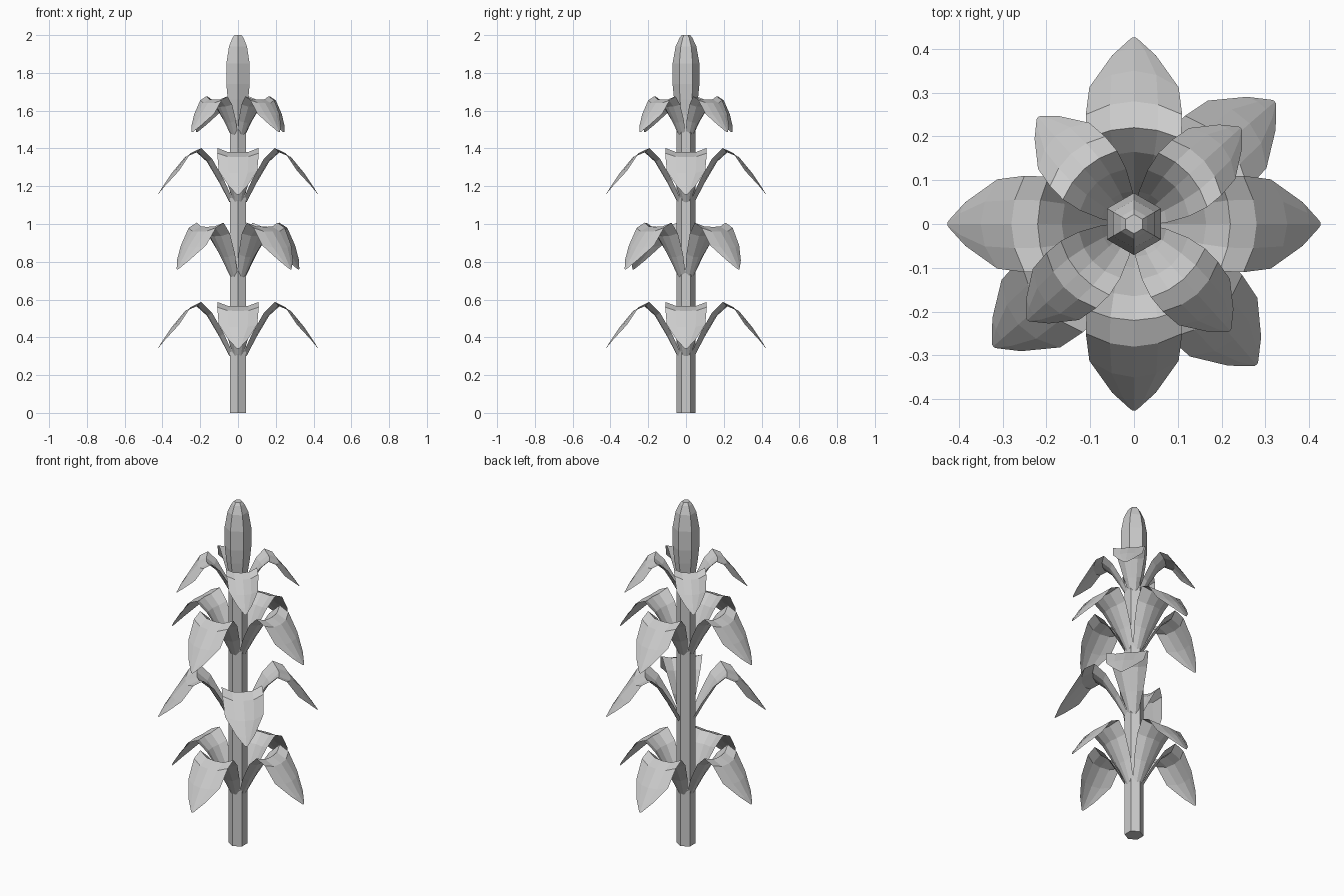
import bpy, bmesh, math

if "Cube" in bpy.data.objects:
    bpy.data.objects.remove(bpy.data.objects["Cube"])

mat = bpy.data.materials.new("plant grey")
mat.diffuse_color = (0.6, 0.6, 0.6, 1)
mat.use_nodes = True
mat.node_tree.nodes["Principled BSDF"].inputs["Base Color"].default_value = mat.diffuse_color


def finish(name, bm):
    me = bpy.data.meshes.new(name)
    bm.to_mesh(me)
    bm.free()
    me.materials.append(mat)
    ob = bpy.data.objects.new(name, me)
    bpy.context.collection.objects.link(ob)
    return ob


def hex_lathe(name, profile):
    """Six-sided stack of (radius, z) rings, corners on the y axis."""
    bm = bmesh.new()
    rings = []
    for r, z in profile:
        rings.append([bm.verts.new((r * math.cos(math.radians(30 + 60 * i)),
                                    r * math.sin(math.radians(30 + 60 * i)), z))
                      for i in range(6)])
    for a, b in zip(rings, rings[1:]):
        for i in range(6):
            j = (i + 1) % 6
            bm.faces.new((a[i], a[j], b[j], b[i]))
    bm.faces.new(rings[0][::-1])
    bm.faces.new(rings[-1])
    return finish(name, bm)


# stalk and bud
hex_lathe("stalk", [(0.05, 0), (0.05, 1.62)])
hex_lathe("bud", [(0.045, 1.54), (0.063, 1.66), (0.071, 1.74), (0.071, 1.85),
                  (0.055, 1.94), (0.034, 1.985), (0.022, 2.0)])

# leaf stations: distance out, height, half width, edge pull-in, edge lift
LEAF = [(0.045, 0.00, 0.030, 0.015, 0.02),
        (0.100, 0.105, 0.062, 0.025, 0.015),
        (0.165, 0.215, 0.092, 0.028, 0.015),
        (0.220, 0.265, 0.108, 0.025, 0.022),
        (0.280, 0.240, 0.110, 0.030, 0.020),
        (0.350, 0.155, 0.102, 0.038, 0.012),
        (0.400, 0.080, 0.050, 0.015, 0.008),
        (0.426, 0.040, 0.008, 0.003, 0.002)]


def leaf(name, z, angle, scale):
    bm = bmesh.new()
    c, s = math.cos(math.radians(angle)), math.sin(math.radians(angle))
    rows = []
    for r, h, w, pull, lift in LEAF:
        row = []
        for t in (-1, -0.5, 0, 0.5, 1):
            u, v = (r - pull * t * t) * scale, w * t * scale
            row.append(bm.verts.new((u * c - v * s, u * s + v * c,
                                     z + (h + lift * t ** 4) * scale)))
        rows.append(row)
    for a, b in zip(rows, rows[1:]):
        for i in range(4):
            bm.faces.new((a[i], b[i], b[i + 1], a[i + 1]))
    return finish(name, bm)


# four tiers of leaves; the second tier lacks its back left leaf
TIERS = [(0.30, 0, 1, 4), (0.72, 41, 1, 3), (1.115, 0, 1, 4), (1.455, 42, 0.77, 4)]
for t, (z, turn, scale, count) in enumerate(TIERS):
    for k in range(count):
        leaf(f"leaf_tier{t + 1}_{k + 1}", z, turn + 180 + 90 * k, scale)
